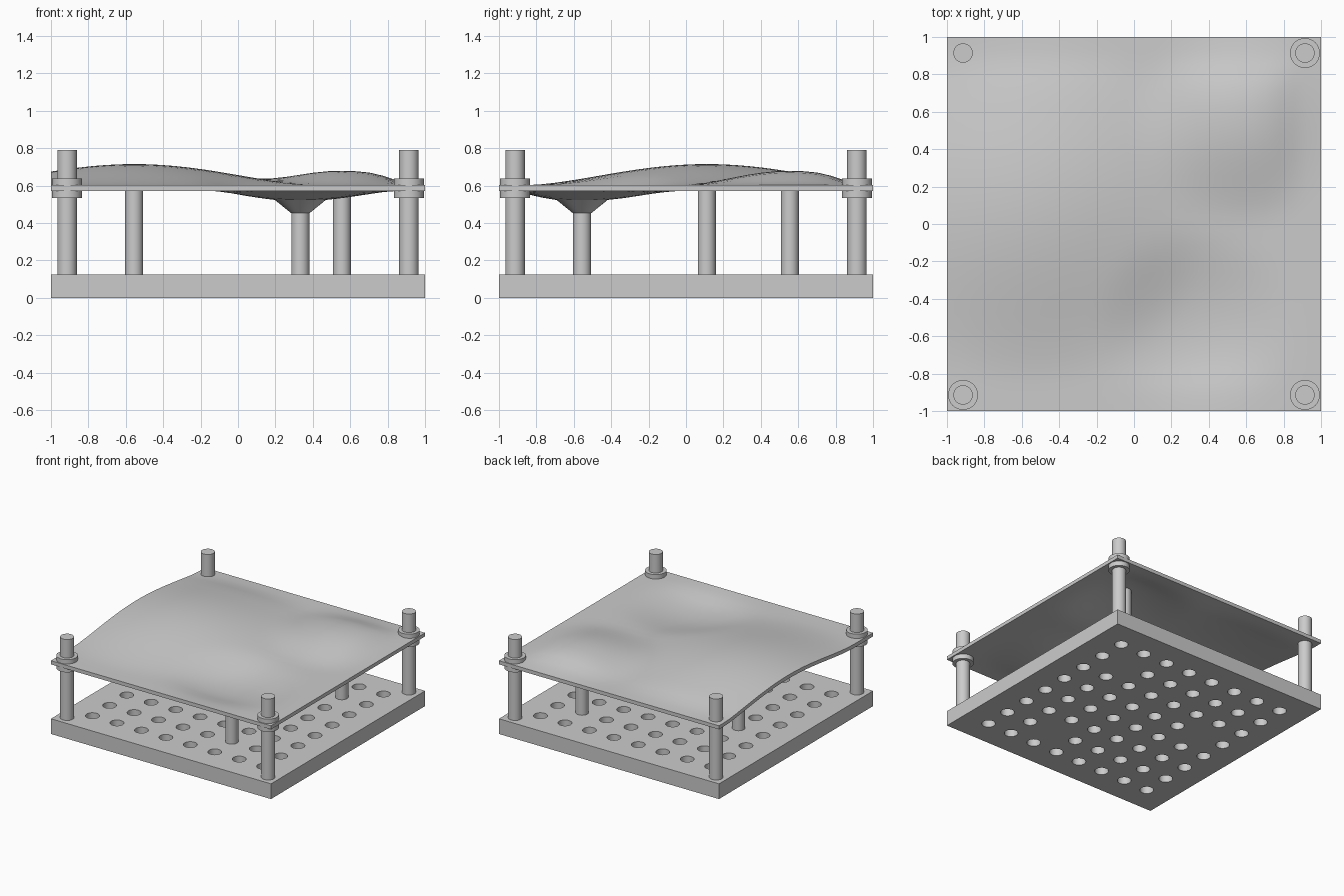
import bpy, bmesh, math
from mathutils import Matrix, Vector

cube = bpy.data.objects.get("Cube")
if cube:
    bpy.data.objects.remove(cube, do_unlink=True)

GREY = (0.6, 0.6, 0.6, 1)
grey = bpy.data.materials.new("light_grey")
grey.use_nodes = True
grey.diffuse_color = GREY
grey.node_tree.nodes["Principled BSDF"].inputs["Base Color"].default_value = GREY

BASE_TOP, SHEET_TOP, SHEET_THICK = 0.125, 0.602, 0.03
PITCH = 2 / 9
CORNER = 0.914


def add_object(name, bm, smooth=True):
    mesh = bpy.data.meshes.new(name)
    bm.to_mesh(mesh)
    bm.free()
    obj = bpy.data.objects.new(name, mesh)
    bpy.context.collection.objects.link(obj)
    mesh.materials.append(grey)
    if smooth:
        bpy.ops.object.select_all(action="DESELECT")
        obj.select_set(True)
        bpy.context.view_layer.objects.active = obj
        bpy.ops.object.shade_smooth_by_angle(angle=math.radians(35))
    return obj


def add_cylinder(bm, x, y, z0, z1, r0, r1=None, segments=32):
    bmesh.ops.create_cone(
        bm, cap_ends=True, segments=segments, radius1=r0,
        radius2=r0 if r1 is None else r1, depth=z1 - z0,
        matrix=Matrix.Translation((x, y, (z0 + z1) / 2)))


def cylinder(name, *args):
    bm = bmesh.new()
    add_cylinder(bm, *args)
    return add_object(name, bm)


# Support positions on the peg grid: column, row, lift of the sheet, reach
supports = {
    "left_support": (2, 5, 0.113, 1.0),
    "back_support": (7, 7, 0.077, 0.58),
    "pull_down_support": (6, 2, -0.055, 0.56),
}


def grid_pos(i):
    return -1 + i * PITCH


def sheet_lift(x, y):
    total = 0
    for col, row, lift, reach in supports.values():
        d = math.hypot(x - grid_pos(col), y - grid_pos(row)) / reach
        if d < 1:
            total += lift * (1 - d * d) ** 2
    # Hold the sheet flat along the front, back and right edges
    hold = min(1, (1 - abs(y)) / 0.25, (1 - x) / 0.25)
    return total * max(0, hold)


# Perforated base plate
bm = bmesh.new()
bmesh.ops.create_cube(bm, size=1, matrix=Matrix.Translation((0, 0, BASE_TOP / 2))
                      @ Matrix.Diagonal((2, 2, BASE_TOP, 1)))
base = add_object("base_plate", bm, smooth=False)

taken = {(s[0], s[1]) for s in supports.values()}
bm = bmesh.new()
for col in range(1, 9):
    for row in range(1, 9):
        if (col, row) not in taken:
            add_cylinder(bm, grid_pos(col), grid_pos(row), -0.1, BASE_TOP + 0.1, 0.052, None, 24)
cutter = add_object("hole_cutter", bm, smooth=False)
cutter.hide_render = True

holes = base.modifiers.new("holes", "BOOLEAN")
holes.operation = "DIFFERENCE"
holes.solver = "EXACT"
holes.object = cutter
bpy.context.view_layer.update()
cut_mesh = bpy.data.meshes.new_from_object(
    base.evaluated_get(bpy.context.evaluated_depsgraph_get()))
base.modifiers.clear()
base.data = cut_mesh
bpy.data.objects.remove(cutter, do_unlink=True)
bpy.ops.object.select_all(action="DESELECT")
base.select_set(True)
bpy.context.view_layer.objects.active = base
bpy.ops.object.shade_smooth_by_angle(angle=math.radians(35))

# Corner posts with clamping collars; the back corner at -x has none
for x, side in ((-CORNER, "right"), (CORNER, "left")):
    for y, end in ((-CORNER, "front"), (CORNER, "back")):
        cylinder(f"{end}_{side}_post", x, y, 0, 0.79, 0.052)
        if (side, end) != ("right", "back"):
            cylinder(f"{end}_{side}_lower_collar", x, y, 0.533, 0.571, 0.08)
            cylinder(f"{end}_{side}_upper_collar", x, y, SHEET_TOP, 0.638, 0.08)

# Flexible sheet
bm = bmesh.new()
bmesh.ops.create_grid(bm, x_segments=27, y_segments=27, size=1)
for v in bm.verts:
    v.co.z = SHEET_TOP + sheet_lift(v.co.x, v.co.y)
top_faces = bm.faces[:]
lower = bmesh.ops.extrude_face_region(bm, geom=top_faces, use_keep_orig=True)
bmesh.ops.translate(bm, vec=Vector((0, 0, -SHEET_THICK)),
                    verts=[g for g in lower["geom"] if isinstance(g, bmesh.types.BMVert)])
bmesh.ops.recalc_face_normals(bm, faces=bm.faces)
add_object("flexible_sheet", bm)

# Inner supports reaching the underside of the sheet
for name, (col, row, lift, reach) in supports.items():
    x, y = grid_pos(col), grid_pos(row)
    under = SHEET_TOP - SHEET_THICK + sheet_lift(x, y) + 0.005
    if lift > 0:
        cylinder(name, x, y, 0, under, 0.048)
    else:
        cylinder(name, x, y, 0, 0.46, 0.048)
        cylinder("suction_cup", x, y, 0.453, under, 0.05, 0.135)
